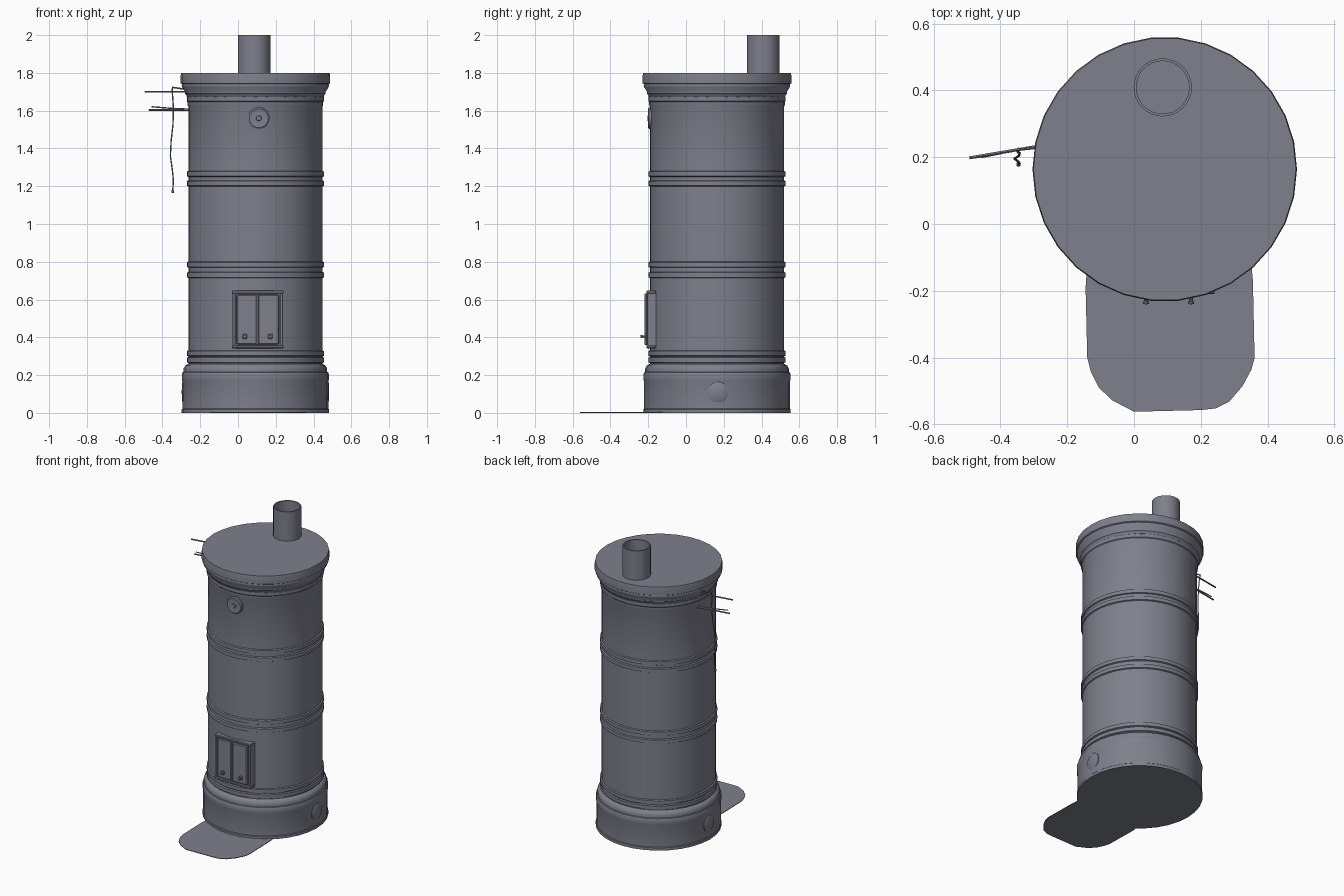
import bpy, bmesh, math
from mathutils import Vector, Matrix

if "Cube" in bpy.data.objects:
    bpy.data.objects.remove(bpy.data.objects["Cube"])

CX, CY = 0.092, 0.164
mat = bpy.data.materials.new("slate grey")
mat.diffuse_color = (0.21, 0.215, 0.26, 1)
mat.use_nodes = True
mat.node_tree.nodes["Principled BSDF"].inputs["Base Color"].default_value = mat.diffuse_color


def finish(name, bm, angle=35):
    bmesh.ops.recalc_face_normals(bm, faces=bm.faces)
    me = bpy.data.meshes.new(name)
    bm.to_mesh(me)
    bm.free()
    ob = bpy.data.objects.new(name, me)
    bpy.context.collection.objects.link(ob)
    me.materials.append(mat)
    bpy.ops.object.select_all(action='DESELECT')
    ob.select_set(True)
    bpy.context.view_layer.objects.active = ob
    bpy.ops.object.shade_smooth_by_angle(angle=math.radians(angle))
    return ob


def lathe(name, profile, n, matrix):
    """Spin (radius, height) points around z, then place by matrix."""
    bm = bmesh.new()
    rings = []
    for r, z in profile:
        if r == 0:
            rings.append([bm.verts.new((0, 0, z))] * n)
        else:
            rings.append([bm.verts.new((r * math.cos(2 * math.pi * i / n),
                                        r * math.sin(2 * math.pi * i / n), z)) for i in range(n)])
    for a, b in zip(rings, rings[1:]):
        for i in range(n):
            j = (i + 1) % n
            vs = list(dict.fromkeys([a[i], a[j], b[j], b[i]]))
            if len(vs) > 2:
                bm.faces.new(vs)
    bm.transform(matrix)
    return finish(name, bm)


def box(name, lo, hi, bevel=0.0):
    bm = bmesh.new()
    bmesh.ops.create_cube(bm, size=1)
    lo, hi = Vector(lo), Vector(hi)
    bm.transform(Matrix.Translation((lo + hi) / 2) @ Matrix.Diagonal((*(hi - lo), 1)))
    if bevel:
        bmesh.ops.bevel(bm, geom=bm.edges[:], offset=bevel, segments=1, affect='EDGES')
    return finish(name, bm)


def tube(name, pts, radius, sides=6):
    bm = bmesh.new()
    pts = [Vector(p) for p in pts]
    rings = []
    for k, p in enumerate(pts):
        d = (pts[min(k + 1, len(pts) - 1)] - pts[max(k - 1, 0)]).normalized()
        u = d.cross(Vector((0.1, 1, 0.05))).normalized()
        v = d.cross(u)
        rings.append([bm.verts.new(p + radius * (math.cos(t) * u + math.sin(t) * v))
                      for t in (2 * math.pi * i / sides for i in range(sides))])
    for a, b in zip(rings, rings[1:]):
        for i in range(sides):
            j = (i + 1) % sides
            bm.faces.new((a[i], a[j], b[j], b[i]))
    bm.faces.new(rings[0])
    bm.faces.new(rings[-1])
    return finish(name, bm)


axis = Matrix.Translation((CX, CY, 0))

# stove base plinth
lathe("plinth", [(0, 0), (.39, 0), (.39, .018), (.386, .022), (.386, .165), (.389, .175), (.389, .205),
                 (.385, .215), (.38, .217), (.38, .235), (.372, .25), (.355, .26), (0, .26)], 32, axis)


# body with moulded double bands
def band(z0, z1):
    out = []
    for z in (z0, z1):
        out += [(.355, z - .016), (.363, z - .012), (.363, z + .012), (.355, z + .016)]
    return out


body = [(0, .25), (.355, .25)] + band(.28, .315) + band(.73, .785) + band(1.215, 1.265)
body += [(.355, 1.62), (.359, 1.63), (.359, 1.645), (.363, 1.65), (.363, 1.672), (.359, 1.676), (0, 1.676)]
lathe("stove_body", body, 40, axis)

# cornice and flat top
lathe("cornice", [(0, 1.66), (.357, 1.66), (.367, 1.685), (.372, 1.69), (.372, 1.70), (.388, 1.725),
                  (.39, 1.735), (.388, 1.74), (.396, 1.745), (.396, 1.785), (.393, 1.80), (0, 1.80)], 30, axis)

# open flue pipe
lathe("flue_pipe", [(.087, 1.79), (.087, 2.0), (.079, 2.0), (.079, 1.79)], 32,
      Matrix.Translation((.086, .409, 0)))

# round cleaning covers: front and both sides of the plinth
cover = [(0, -.03), (.057, -.03), (.057, .004), (.05, .009), (.044, .007), (.015, .009), (.012, .013), (0, .013)]
front_turn = Matrix.Rotation(math.radians(90), 4, 'X')
lathe("soot_cover", cover, 24, Matrix.Translation((.11, -.192, 1.56)) @ front_turn)
plug = [(0, -.03), (.054, -.03), (.054, 0), (.048, .004), (0, .005)]
for side, s in (("right", 1), ("left", -1)):
    lathe("plinth_cover_" + side, plug, 24,
          Matrix.Translation((CX + s * .385, CY + .006, .11)) @ Matrix.Rotation(s * math.pi / 2, 4, 'Y'))

# firebox door: backing, raised frame, two leaves, hinges and latches
box("door_backing", (-.024, -.198, .35), (.232, -.13, .64))
for nm, lo, hi in (("left", (-.03, -.207, .345), (-.014, -.15, .645)),
                   ("right", (.222, -.207, .345), (.238, -.15, .645)),
                   ("top", (-.033, -.21, .632), (.241, -.16, .647)),
                   ("bottom", (-.033, -.21, .342), (.241, -.16, .358))):
    box("door_frame_" + nm, lo, hi, .003)
for nm, x0, x1 in (("left", -.008, .1), ("right", .106, .216)):
    box("door_leaf_" + nm, (x0, -.213, .363), (x1, -.19, .627), .005)
box("door_centre_strip", (.096, -.219, .36), (.110, -.2, .632), .003)
for nm, x in (("left", .036), ("right", .171)):
    box("door_latch_" + nm, (x - .012, -.22, .392), (x + .012, -.205, .418), .003)
    lathe("door_knob_" + nm, [(0, 0), (.006, 0), (.006, .017), (.009, .02), (.009, .026), (0, .028)], 10,
          Matrix.Translation((x, -.213, .405)) @ front_turn)

# drying rods on the left side
tube("upper_rod", [(-.25, .239, 1.70), (-.493, .198, 1.70)], .005)
tube("lower_rod", [(-.24, .241, 1.603), (-.472, .201, 1.603)], .005)
tube("lower_rod_hook", [(-.25, .237, 1.608), (-.35, .222, 1.612), (-.458, .2, 1.621)], .0035)
tube("rod_hook", [(-.27, .232, 1.712), (-.31, .226, 1.718), (-.35, .222, 1.724)], .004)

# hanging cord
tube("cord", [(-.347, .226, 1.724), (-.348, .215, 1.70), (-.342, .213, 1.62), (-.344, .205, 1.53),
              (-.354, .198, 1.44), (-.358, .196, 1.36), (-.348, .188, 1.29), (-.342, .182, 1.23),
              (-.346, .178, 1.17)], .0035)
box("cord_end", (-.352, .172, 1.163), (-.340, .184, 1.18), .002)

# floor plate in front of the door
outline = [(-.135, -.05), (-.145, -.19), (-.14, -.40), (-.13, -.44), (-.105, -.49), (-.065, -.528), (0, -.562),
           (.20, -.557), (.245, -.552), (.285, -.532), (.325, -.485), (.352, -.435), (.361, -.40),
           (.356, -.17), (.345, -.05)]
bm = bmesh.new()
face = bm.faces.new([bm.verts.new((x, y, .0005)) for x, y in outline])
ext = bmesh.ops.extrude_face_region(bm, geom=[face])
bmesh.ops.translate(bm, vec=(0, 0, .004), verts=[v for v in ext["geom"] if isinstance(v, bmesh.types.BMVert)])
finish("floor_plate", bm)
